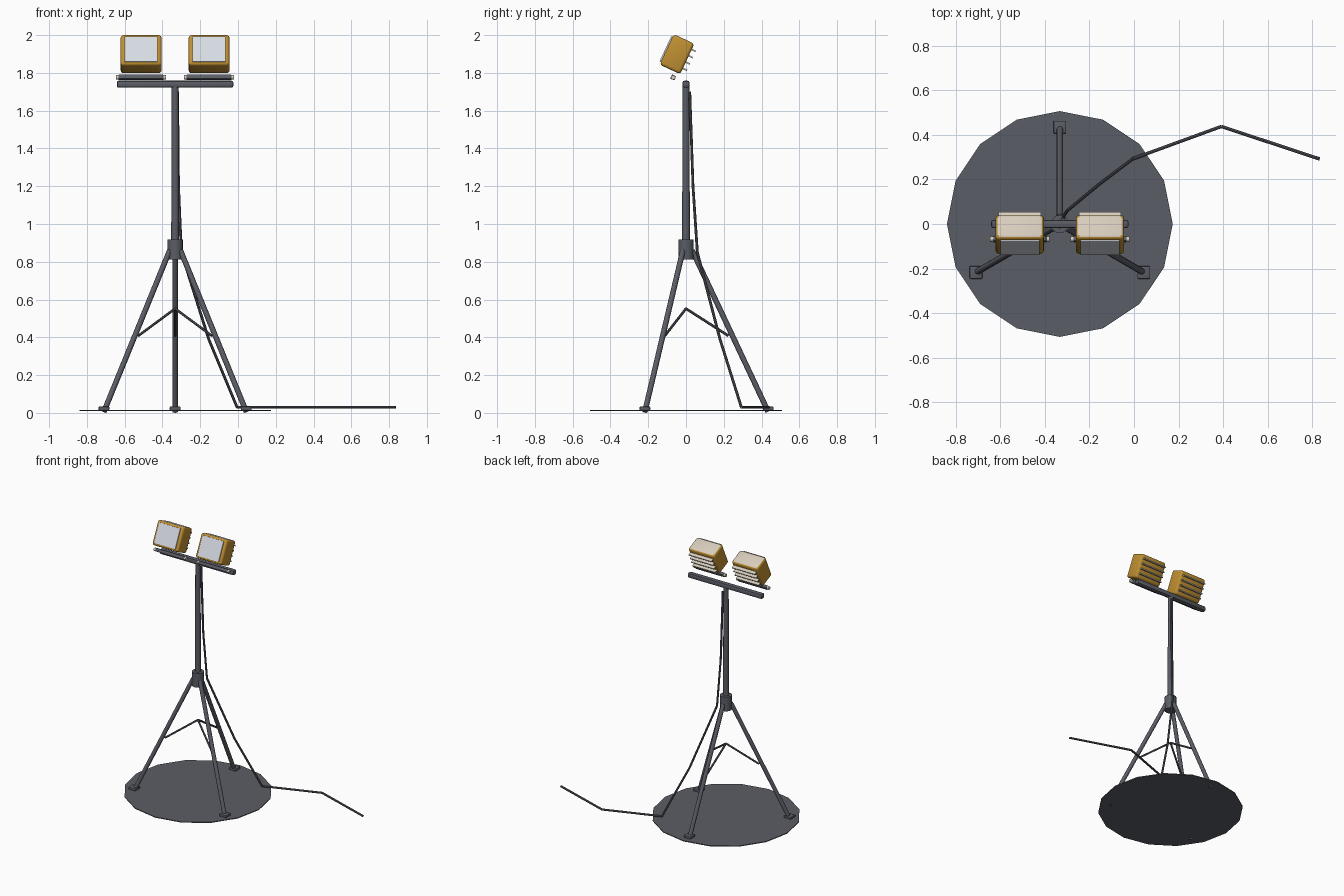
import bpy, math
from mathutils import Vector, Matrix

if "Cube" in bpy.data.objects:
    bpy.data.objects.remove(bpy.data.objects["Cube"])

def material(name, rgb):
    m = bpy.data.materials.new(name)
    m.diffuse_color = (*rgb, 1)
    m.use_nodes = True
    m.node_tree.nodes["Principled BSDF"].inputs["Base Color"].default_value = m.diffuse_color
    return m

STEEL = material("dark steel", (0.105, 0.11, 0.133))
GOLD = material("work yellow", (0.53, 0.28, 0.032))
GLASS = material("pale glass", (0.68, 0.71, 0.77))
CREAM = material("warm white", (0.68, 0.61, 0.51))
CX = -0.333  # mast axis

def finish(name, mat, smooth=True):
    ob = bpy.context.object
    ob.name = name
    ob.data.materials.append(mat)
    if smooth:
        bpy.ops.object.shade_smooth_by_angle(angle=math.radians(40))
    return ob

def rod(name, a, b, r, mat=STEEL, sides=12, r2=None):
    a, b = Vector(a), Vector(b)
    d = b - a
    bpy.ops.mesh.primitive_cone_add(vertices=sides, radius1=r, radius2=r if r2 is None else r2,
                                    depth=d.length, location=(a + b) / 2)
    bpy.context.object.rotation_euler = d.to_track_quat('Z', 'Y').to_euler()
    return finish(name, mat)

def box(name, loc, size, mat, bevel=0.0, tilt=0.0, segs=2):
    bpy.ops.mesh.primitive_cube_add(size=1, location=loc)
    ob = bpy.context.object
    ob.data.transform(Matrix.Diagonal((*size, 1)))
    ob.rotation_euler.x = tilt
    if bevel:
        m = ob.modifiers.new("bevel", 'BEVEL')
        m.width, m.segments = bevel, segs
        bpy.ops.object.modifier_apply(modifier="bevel")
    return finish(name, mat, bool(bevel))

def paint_top(ob, mat):
    """Colour the faces that point straight up in the part's own frame."""
    ob.data.materials.append(mat)
    for f in ob.data.polygons:
        if f.normal.z > 0.95:
            f.material_index = 1

# ground disc
bpy.ops.mesh.primitive_cylinder_add(vertices=16, radius=0.507, depth=0.006, location=(CX, 0, 0.013))
finish("base_disc", STEEL, False)

# mast, hub and crossbar
rod("mast", (CX, 0, 0.82), (CX, 0, 1.74), 0.021, r2=0.018)
rod("hub", (CX, 0, 0.812), (CX, 0, 0.918), 0.041, sides=16)
box("crossbar", (CX, 0, 1.74), (0.617, 0.037, 0.037), STEEL, 0.01)

# tripod legs, foot pads and braces
for i, deg in enumerate((90, 210, 330)):
    c, s = math.cos(math.radians(deg)), math.sin(math.radians(deg))
    at = lambda r, z: (CX + r * c, r * s, z)
    rod(f"leg_{i}", at(0.033, 0.86), at(0.435, 0.0065), 0.0145)
    box(f"foot_pad_{i}", at(0.435, 0.024), (0.057, 0.057, 0.018), STEEL, 0.004)
    rod(f"brace_{i}", at(0, 0.552), at(0.225, 0.408), 0.007, sides=8)

# lamp heads, tilted upward
TILT = math.radians(-25)
ROT = Matrix.Rotation(TILT, 3, 'X')
for side, x in (("left", CX - 0.18), ("right", CX + 0.18)):
    centre = Vector((x, -0.0475, 1.899))
    put = lambda y, z: centre + ROT @ Vector((0, y, z))
    body = box(f"lamp_body_{side}", centre, (0.217, 0.12, 0.178), GOLD, 0.016, TILT, 3)
    paint_top(body, CREAM)
    box(f"lamp_glass_{side}", put(-0.062, 0), (0.175, 0.012, 0.146), GLASS, 0, TILT)
    for k in range(4):
        box(f"cooling_fin_{side}_{k}", put(0.07, -0.055 + k * 0.0367),
            (0.19, 0.028, 0.008), CREAM, 0, TILT)
    box(f"lamp_bracket_{side}", (x, -0.068, 1.776), (0.24, 0.024, 0.024), STEEL, 0.004, TILT)
    # bright bolts at the bracket ends
    for e in (-1, 1):
        rod(f"bracket_bolt_{side}_{e}", (x + e * 0.119, -0.068, 1.776),
            (x + e * 0.133, -0.068, 1.776), 0.012, CREAM)

# power cable
path = [(-0.32, 0.02, 1.7), (-0.315, 0.037, 1.2), (-0.30, 0.06, 0.85), (-0.155, 0.18, 0.39),
        (-0.005, 0.293, 0.03), (0.392, 0.438, 0.03), (0.834, 0.292, 0.03)]
for i, (a, b) in enumerate(zip(path, path[1:])):
    rod(f"cable_{i}", a, b, 0.0075, sides=8)
